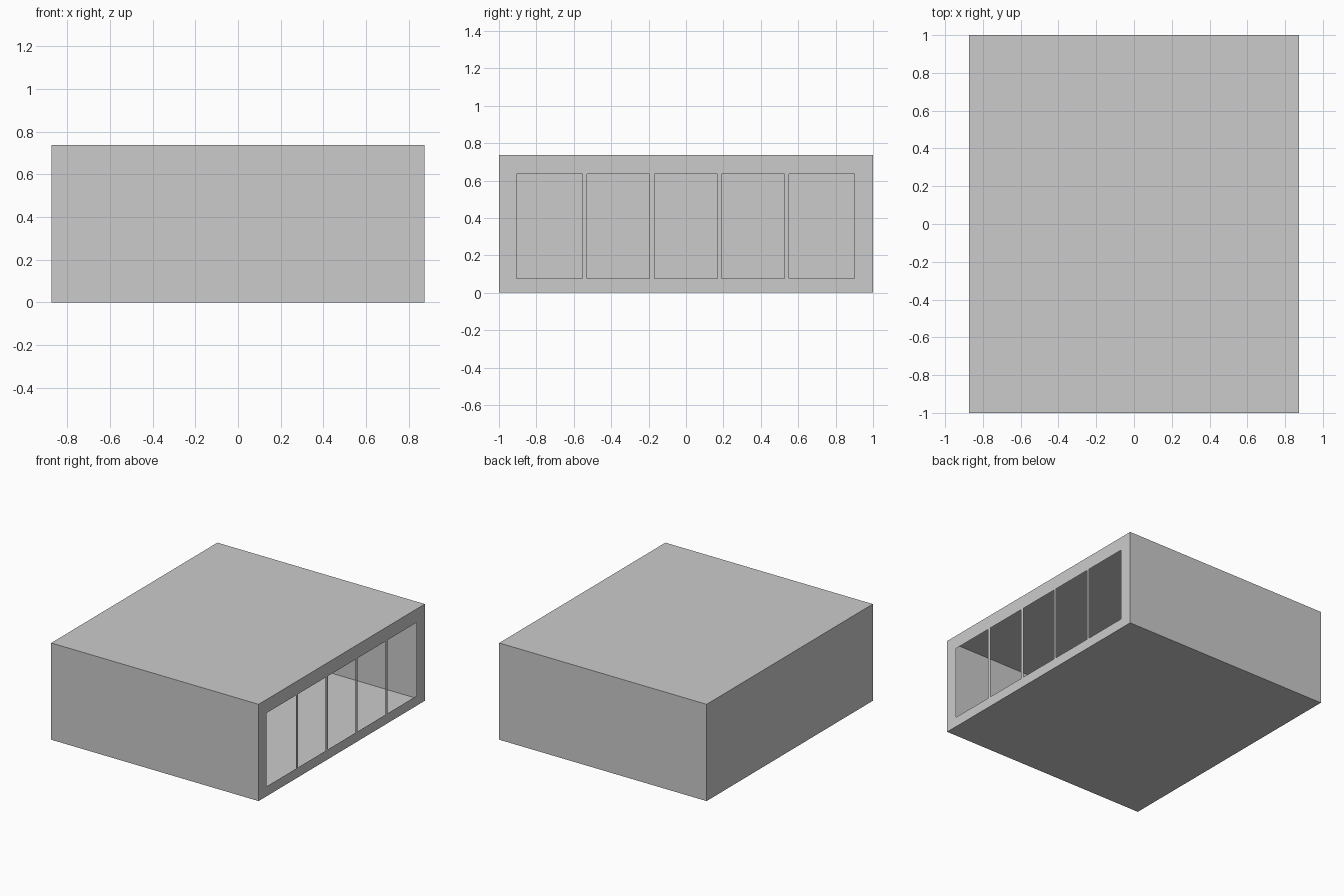
import bpy, bmesh

if "Cube" in bpy.data.objects:
    bpy.data.objects.remove(bpy.data.objects["Cube"])

HX, HY, H = 0.874, 1.0, 0.737
SILL, HEAD = 0.075, 0.634
# start and end of each window opening along y
WINDOWS = [(-0.906, -0.553), (-0.528, -0.195), (-0.168, 0.168),
           (0.19, 0.527), (0.552, 0.901)]


def finish(bm, name):
    mesh = bpy.data.meshes.new(name)
    bm.to_mesh(mesh)
    bm.free()
    obj = bpy.data.objects.new(name, mesh)
    bpy.context.collection.objects.link(obj)
    return obj


# Thin-walled room shell, open on the right side
bm = bmesh.new()
bmesh.ops.create_cube(bm, size=1)
for v in bm.verts:
    v.co = (v.co.x * 2 * HX, v.co.y * 2 * HY, (v.co.z + 0.5) * H)
bm.normal_update()
right = [f for f in bm.faces if f.normal.x > 0.9]
bmesh.ops.delete(bm, geom=right, context='FACES_ONLY')
finish(bm, "room_shell")

# Thin right wall: a grid of panels that skips the window cells
bm = bmesh.new()
ys = [-HY] + [y for w in WINDOWS for y in w] + [HY]
zs = [0, SILL, HEAD, H]
grid = [[bm.verts.new((HX, y, z)) for z in zs] for y in ys]
for i in range(len(ys) - 1):
    for j in range(len(zs) - 1):
        if j == 1 and i % 2 == 1:
            continue
        bm.faces.new((grid[i][j], grid[i + 1][j],
                      grid[i + 1][j + 1], grid[i][j + 1]))
finish(bm, "window_wall")
